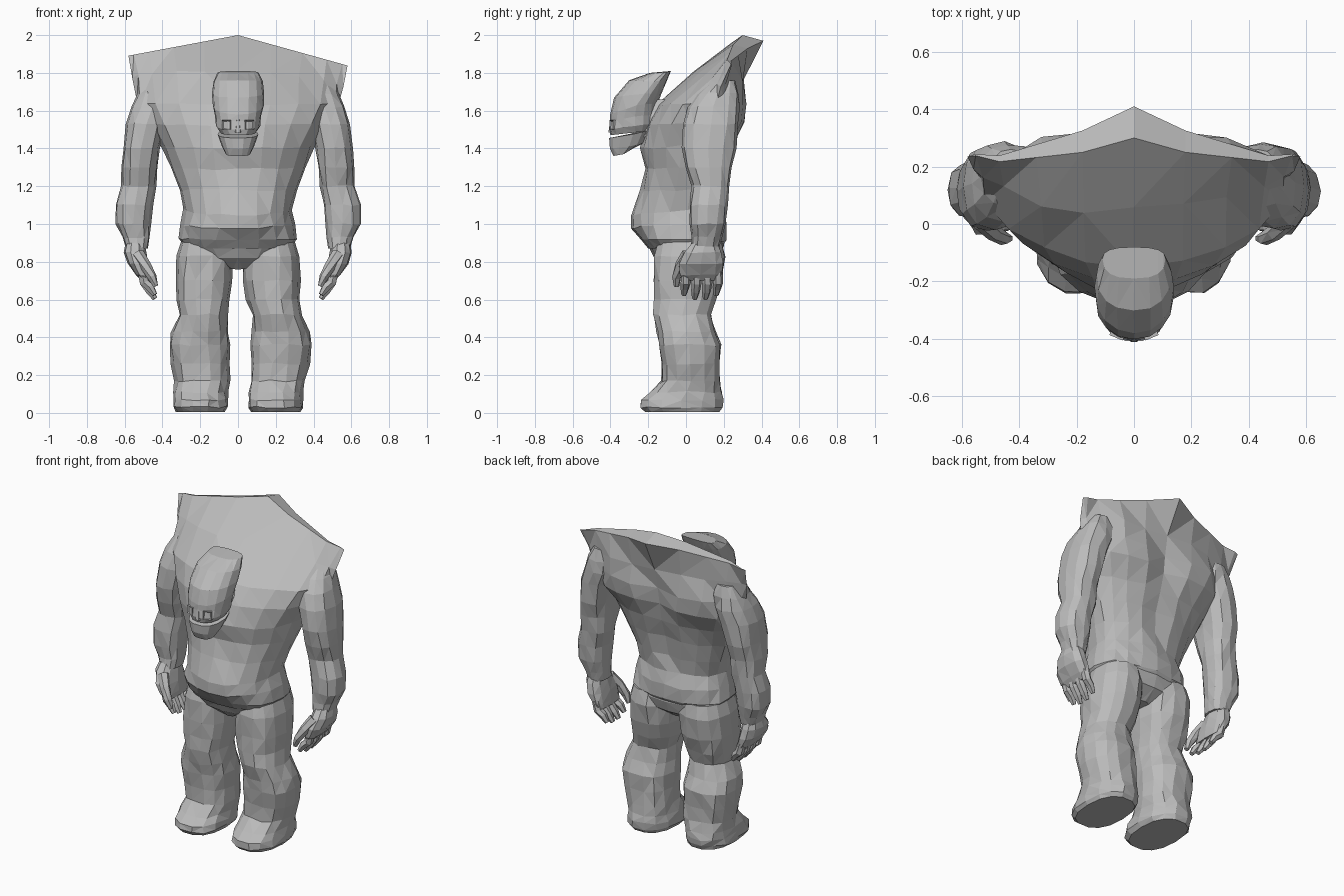
import bpy
import bmesh
import math
import random
from mathutils import Vector

random.seed(4)
if "Cube" in bpy.data.objects:
    bpy.data.objects.remove(bpy.data.objects["Cube"], do_unlink=True)

# Single clay colour
clay = bpy.data.materials.new("grey clay")
clay.use_nodes = True
grey = (.5, .5, .5, 1)
clay.diffuse_color = grey
clay.node_tree.nodes["Principled BSDF"].inputs["Base Color"].default_value = grey


def finish(name, bm):
    """Turn a bmesh into a flat-shaded object with the clay material."""
    bmesh.ops.recalc_face_normals(bm, faces=bm.faces)
    mesh = bpy.data.meshes.new(name)
    bm.to_mesh(mesh)
    bm.free()
    mesh.materials.append(clay)
    obj = bpy.data.objects.new(name, mesh)
    bpy.context.collection.objects.link(obj)
    return obj


def shaped_ring(width, front, side, back, power, count):
    """Closed ring through (y, z) points at front, sides and back.
    power 1 gives a diamond, 2 an ellipse, more a rounded box."""
    points = []
    for i in range(count):
        angle = math.tau * i / count
        c, s = math.cos(angle), math.sin(angle)
        c = math.copysign(abs(c) ** (2 / max(power, 2)), c)
        weight = max(0, 1 - abs(c) ** power) ** (1 / power)
        end = Vector(back if s > 0 else front)
        y, z = Vector(side).lerp(end, weight)
        points.append(Vector((width * c, y, z)))
    return points


def loft(name, rings, jitter=0.0, adjust=None):
    """Skin a stack of rings and cap both ends with front-to-back strips."""
    bm = bmesh.new()
    rows = [[bm.verts.new(p) for p in ring] for ring in rings]
    count = len(rows[0])
    for low, high in zip(rows, rows[1:]):
        for i in range(count):
            j = (i + 1) % count
            bm.faces.new((low[i], low[j], high[j], high[i]))
    for row in (rows[0], rows[-1]):
        for i in range(count // 2):
            corners = (row[i], row[i + 1], row[-i - 1], row[-i])
            bm.faces.new(dict.fromkeys(corners))
    for v in bm.verts:
        if adjust:
            adjust(v.co)
    for v in [v for row in rows[1:-1] for v in row]:
        v.co += Vector([random.uniform(-jitter, jitter) for _ in range(3)])
    bmesh.ops.triangulate(bm, faces=bm.faces)
    return finish(name, bm)


def body(name, table, count, jitter=0.0, adjust=None):
    rings = [shaped_ring(*row, count) for row in table]
    return loft(name, rings, jitter, adjust)


def limb(name, table, sign, count=10, jitter=0.0, adjust=None):
    """Stack of level rings given as (x, y, z, half width, half depth)."""
    rings = []
    for x, y, z, rx, ry in table:
        ring = shaped_ring(rx, (y - ry, z), (y, z), (y + ry, z), 2.4, count)
        rings.append([p + Vector((sign * x, 0, 0)) for p in ring])
    return loft(name, rings, jitter, adjust)


def tube(name, path, radii, sign, sides=6):
    """Round tube following a path, for fingers."""
    path = [Vector((sign * x, y, z)) for x, y, z in path]
    rings = []
    for i, (p, r) in enumerate(zip(path, radii)):
        along = path[min(i + 1, len(path) - 1)] - path[max(i - 1, 0)]
        turn = along.to_track_quat('Z', 'Y')
        angles = [math.tau * k / sides for k in range(sides)]
        rings.append([p + turn @ Vector((r * math.cos(a), r * math.sin(a), 0))
                      for a in angles])
    return loft(name, rings)


# Torso: belly, chest and the slanted flaring shoulder ridge
def sculpt_back(co):
    """Spine groove, shoulder blades and an uneven, dipped ridge."""
    across = abs(co.x)
    if co.z > 1.7:
        co.z -= .045 * co.x
        if co.z > 1.8 and .15 < across < .5:
            co.y -= .03
    if co.y > .1 and across < .04 and 1.1 < co.z < 1.75:
        co.y -= .02
    elif co.y > .2 and .12 < across < .4 and 1.45 < co.z < 1.75:
        co.y += .03


body("torso", [
    (.28, (-.2, .87), (.02, .88), (.19, .88), 2.4),
    (.315, (-.24, .92), (.02, .92), (.21, .91), 2.4),
    (.305, (-.285, .98), (.01, 1.), (.21, 1.), 2.2),
    (.288, (-.295, 1.05), (.01, 1.08), (.19, 1.08), 2.1),
    (.31, (-.24, 1.18), (.03, 1.18), (.2, 1.18), 2.1),
    (.36, (-.22, 1.29), (.06, 1.3), (.22, 1.3), 2.1),
    (.41, (-.24, 1.4), (.1, 1.42), (.26, 1.42), 2.),
    (.48, (-.21, 1.52), (.13, 1.54), (.29, 1.54), 2.),
    (.54, (-.15, 1.63), (.16, 1.65), (.3, 1.64), 1.9),
    (.555, (.06, 1.81), (.185, 1.75), (.31, 1.77), 1.6),
    (.58, (.3, 2.), (.235, 1.865), (.41, 1.97), 1.),
], 20, .006, sculpt_back)

# Pelvis joining both legs
body("pelvis", [
    (.07, (-.1, .76), (.02, .77), (.1, .76), 2),
    (.24, (-.165, .82), (.02, .82), (.18, .82), 2.3),
    (.295, (-.2, .88), (.02, .88), (.2, .89), 2.4),
    (.29, (-.22, .95), (.02, .95), (.19, .95), 2.4),
], 16, .003)

# Head: tall cranium swept back to a crest, and a separate jaw
body("cranium", [
    (.095, (-.4, 1.47), (-.27, 1.485), (-.19, 1.495), 2.4),
    (.118, (-.408, 1.5), (-.27, 1.52), (-.17, 1.53), 2.4),
    (.122, (-.402, 1.545), (-.27, 1.57), (-.16, 1.58), 2.3),
    (.135, (-.4, 1.58), (-.26, 1.63), (-.15, 1.64), 2.2),
    (.138, (-.38, 1.67), (-.22, 1.69), (-.13, 1.69), 2.2),
    (.13, (-.3, 1.76), (-.17, 1.755), (-.1, 1.76), 2.4),
    (.11, (-.19, 1.8), (-.12, 1.8), (-.08, 1.81), 2.6),
], 16, .002)
body("jaw", [
    (.065, (-.385, 1.36), (-.33, 1.37), (-.28, 1.4), 2.6),
    (.085, (-.405, 1.4), (-.3, 1.41), (-.22, 1.43), 2.5),
    (.108, (-.41, 1.455), (-.28, 1.475), (-.18, 1.5), 2.4),
], 14)
body("neck", [
    (.08, (-.3, 1.46), (-.2, 1.46), (-.1, 1.46), 2),
    (.1, (-.26, 1.56), (-.16, 1.57), (-.05, 1.57), 2),
    (.08, (-.18, 1.66), (-.1, 1.66), (0, 1.66), 2),
], 10)
limb("nose", [(0, -.395, 1.485, .02, .018), (0, -.39, 1.53, .013, .016),
              (0, -.39, 1.57, .01, .01)], 1, 6)

# The arm starts inside the ridge so that the shoulder flows into it
arm = [
    (.43, .2, 1.76, .06, .06), (.44, .17, 1.69, .095, .11),
    (.455, .145, 1.62, .11, .14), (.488, .13, 1.53, .105, .15),
    (.51, .12, 1.4, .1, .145),
    (.52, .12, 1.3, .097, .12), (.525, .13, 1.2, .093, .1),
    (.55, .12, 1.1, .098, .1), (.555, .115, 1., .093, .095),
    (.54, .11, .93, .075, .08), (.535, .1, .87, .058, .075),
]
palm = [
    (.545, .1, .9, .05, .07), (.545, .09, .85, .058, .1),
    (.53, .08, .79, .055, .12), (.505, .08, .73, .04, .115),
    (.49, .085, .7, .024, .1),
]
leg = [
    (.17, .02, .91, .13, .17), (.175, .02, .83, .148, .19),
    (.18, .01, .7, .15, .18), (.185, -.005, .6, .14, .165),
    (.195, -.02, .52, .128, .155), (.213, 0, .43, .15, .155),
    (.215, .02, .36, .162, .165), (.21, .025, .26, .155, .155),
    (.2, .025, .17, .145, .155), (.2, 0, .11, .143, .19),
    (.2, -.02, .07, .145, .22), (.2, -.025, .03, .145, .22),
    (.2, -.02, .005, .13, .2),
]


def sway_shin(co):
    """Both shins lean slightly to the same side."""
    if .12 < co.z < .55:
        co.x += .012


for side, sign in (("left", 1), ("right", -1)):
    limb(side + "_arm", arm, sign, 12, .005)
    limb(side + "_palm", palm, sign, 10, .003)
    limb(side + "_leg", leg, sign, 14, .006, sway_shin)

    # Four curled fingers and a thumb
    for n in range(4):
        y = .17 - .057 * n
        tip = .62 if n in (1, 2) else .64
        tube(f"{side}_finger_{n + 1}",
             [(.51, y, .75), (.495, y, .69), (.465, y - .005, tip + .025),
              (.44, y - .01, tip - .015)],
             (.026, .027, .024, .014), sign)
    tube(side + "_thumb",
         [(.53, .01, .84), (.49, -.03, .78), (.455, -.05, .72),
          (.435, -.05, .67)],
         (.035, .03, .025, .014), sign)

    # Square eye rim on the face
    bm = bmesh.new()
    outer = bmesh.ops.create_cube(bm, size=.05)["verts"]
    bmesh.ops.scale(bm, vec=(1, .5, 1), verts=outer)
    front = [f for f in bm.faces if f.normal.y < -.9]
    bmesh.ops.inset_region(bm, faces=front, thickness=.01)
    bmesh.ops.translate(bm, vec=(0, .008, 0), verts=front[0].verts)
    eye = finish(side + "_eye", bm)
    eye.location = (sign * .058, -.385, 1.525)
    eye.rotation_euler.z = sign * .4
